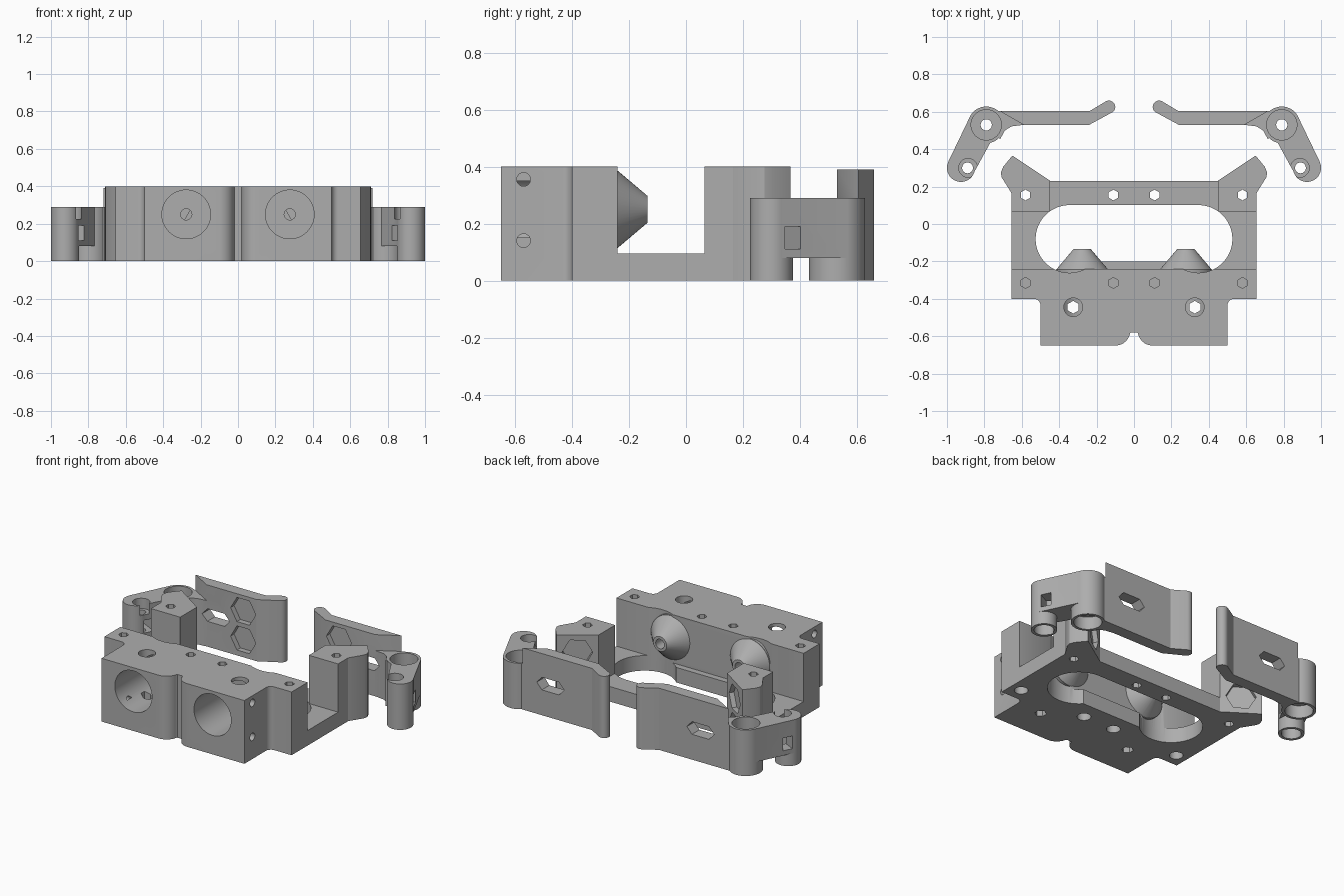
import bpy, bmesh, math
from mathutils import Matrix, Vector

cube = bpy.data.objects.get("Cube")
if cube:
    bpy.data.objects.remove(cube)

grey = bpy.data.materials.new("plain grey")
grey.use_nodes = True
grey.diffuse_color = (0.42, 0.42, 0.42, 1)
grey.node_tree.nodes["Principled BSDF"].inputs["Base Color"].default_value = (0.42, 0.42, 0.42, 1)


def make(name, bm):
    bmesh.ops.recalc_face_normals(bm, faces=bm.faces)
    mesh = bpy.data.meshes.new(name)
    bm.to_mesh(mesh)
    bm.free()
    mesh.materials.append(grey)
    obj = bpy.data.objects.new(name, mesh)
    bpy.context.collection.objects.link(obj)
    return obj


def prism(name, pts, z0, z1):
    """Vertical extrusion of a plan outline."""
    bm = bmesh.new()
    face = bm.faces.new([bm.verts.new((x, y, z0)) for x, y in pts])
    ext = bmesh.ops.extrude_face_region(bm, geom=[face])
    tops = [v for v in ext["geom"] if isinstance(v, bmesh.types.BMVert)]
    bmesh.ops.translate(bm, verts=tops, vec=(0, 0, z1 - z0))
    return make(name, bm)


def rod(name, a, b, r1, r2=None, sides=48, turn=0):
    """Cylinder, cone or hexagonal rod between two points."""
    a, b = Vector(a), Vector(b)
    d = b - a
    bm = bmesh.new()
    m = (Matrix.Translation((a + b) / 2) @ d.to_track_quat("Z", "Y").to_matrix().to_4x4()
         @ Matrix.Rotation(turn, 4, "Z"))
    bmesh.ops.create_cone(bm, cap_ends=True, segments=sides, radius1=r1,
                          radius2=r1 if r2 is None else r2, depth=d.length, matrix=m)
    return make(name, bm)


def upright(x, y, z0, z1, r, sides=48):
    return rod("cutter", (x, y, z0), (x, y, z1), r, sides=sides)


def box(name, centre, size, angle=0):
    bm = bmesh.new()
    m = (Matrix.Translation(centre) @ Matrix.Rotation(angle, 4, "Z") @ Matrix.Diagonal((*size, 1)))
    bmesh.ops.create_cube(bm, size=1, matrix=m)
    return make(name, bm)


def combine(target, others, operation):
    """Apply booleans one after another, removing the helpers."""
    for other in others:
        mod = target.modifiers.new("boolean", "BOOLEAN")
        mod.operation, mod.solver, mod.object = operation, "EXACT", other
        bpy.context.view_layer.update()
        dg = bpy.context.evaluated_depsgraph_get()
        mesh = bpy.data.meshes.new_from_object(target.evaluated_get(dg))
        target.modifiers.clear()
        target.data = mesh
        bpy.data.objects.remove(other)


def arc(cx, cy, r, start, end, n=10):
    return [(cx + r * math.cos(math.radians(start + (end - start) * i / n)),
             cy + r * math.sin(math.radians(start + (end - start) * i / n))) for i in range(n + 1)]


def hex_pockets(point, normal, depth):
    """Two stacked hexagonal recesses in an upright face."""
    n = Vector((*normal, 0)).normalized()
    cutters = []
    for z in (0.11, 0.29):
        p = Vector((*point, z))
        cutters.append(rod("cutter", p + n * 0.03, p - n * depth, 0.088, sides=6, turn=math.pi / 2))
    return cutters


# Front block outline: right half, then mirrored
half = [(0.018, -0.58)] + arc(0.1, -0.57, 0.08, 190, 270)
half += [(0.5, -0.65)] + arc(0.535, -0.435, 0.035, 180, 90, 6) + [(0.655, -0.40), (0.655, -0.24)]
outline = half + [(-x, y) for x, y in reversed(half)]
body = prism("main_body", outline, 0, 0.4)

# Base plate and rear posts
post = [(0.45, 0.065), (0.655, 0.065), (0.655, 0.165), (0.708, 0.25), (0.712, 0.275),
        (0.7, 0.305), (0.65, 0.366), (0.45, 0.232)]
adds = [box("plate", (0, -0.035, 0.0475), (1.31, 0.53, 0.095))]
for s in (1, -1):
    adds.append(prism("post", [(s * x, y) for x, y in post], 0, 0.4))
combine(body, adds, "UNION")

# Oblong opening in the plate
combine(body, [upright(s * 0.345, -0.08, -0.1, 0.5, 0.181, 64) for s in (1, -1)]
        + [box("cutter", (0, -0.05, 0), (0.69, 0.302, 0.6))], "DIFFERENCE")

# Conical nozzles
adds = []
for s in (1, -1):
    x = s * 0.277
    adds.append(rod("collar", (x, -0.29, 0.25), (x, -0.243, 0.25), 0.14))
    adds.append(rod("nozzle", (x, -0.245, 0.25), (x, -0.135, 0.25), 0.14, 0.047))
combine(body, adds, "UNION")

# Bores, screw holes and magnet pockets
cuts = []
for s in (1, -1):
    x = s * 0.277
    cuts.append(rod("cutter", (x, -0.8, 0.25), (x, -0.29, 0.25), 0.13))
    cuts.append(rod("cutter", (x, -0.4, 0.25), (x, 0.0, 0.25), 0.03, sides=24))
    for hx in (0.11, 0.58):
        cuts.append(upright(s * hx, 0.155, -0.1, 0.5, 0.029, 6))
        cuts.append(upright(s * hx, -0.315, 0.3, 0.5, 0.029, 6))
        cuts.append(upright(s * hx, -0.315, -0.1, 0.26, 0.04, 24))
    cuts.append(upright(s * 0.325, -0.445, 0.2, 0.5, 0.05, 32))
    cuts.append(upright(s * 0.325, -0.445, -0.1, 0.3, 0.034, 6))
    for z in (0.14, 0.355):
        cuts.append(rod("cutter", (s * 0.6, -0.57, z), (s * 0.36, -0.57, z), 0.024, sides=24))
    cuts += hex_pockets((s * 0.55, 0.299), (s * -0.134, 0.2), 0.03)
combine(body, cuts, "DIFFERENCE")

# Swing arm: tall paddle, pivot, gusset, link and end barrel
paddle = ([(0.72, 0.605), (0.59, 0.53), (0.24, 0.53)]
          + arc(0.134, 0.626, 0.034, 240, 60, 12) + [(0.235, 0.605)])
gusset = [(0.59, 0.53), (0.655, 0.522), (0.69, 0.5), (0.715, 0.455), (0.79, 0.5), (0.79, 0.605), (0.72, 0.605)]
link = [(0.865, 0.258), (0.765, 0.44), (0.76, 0.53), (0.878, 0.572), (0.992, 0.335), (0.925, 0.29)]
arm = prism("left_arm", paddle, 0, 0.39)
combine(arm, [prism("gusset", gusset, 0, 0.29),
              rod("pivot", (0.79, 0.53, 0), (0.79, 0.53, 0.29), 0.098),
              prism("link", link, 0.08, 0.29),
              rod("barrel", (0.925, 0.3, 0), (0.925, 0.3, 0.29), 0.075)], "UNION")

# Arm cups, pin holes, link window and oblong slot
cuts = [upright(0.79, 0.53, 0.21, 0.4, 0.081), upright(0.79, 0.53, -0.1, 0.08, 0.081),
        upright(0.79, 0.53, -0.1, 0.4, 0.03, 24),
        upright(0.887, 0.3, 0.225, 0.4, 0.05), upright(0.925, 0.3, -0.1, 0.08, 0.057),
        upright(0.89, 0.3, -0.1, 0.4, 0.029, 24),
        box("cutter", (0.905, 0.34, 0.15), (0.3, 0.062, 0.08), math.radians(27))]
slot = prism("cutter", [(0.43, 0), (0.465, -0.04), (0.585, -0.04), (0.62, 0),
                        (0.585, 0.04), (0.465, 0.04)], -0.1, 0.1)
slot.data.transform(Matrix.Translation((0, 0.57, 0.2)) @ Matrix.Rotation(math.pi / 2, 4, "X"))
cuts += [slot] + hex_pockets((0.335, 0.53), (0, -1), 0.035)
combine(arm, cuts, "DIFFERENCE")

# Mirrored arm
other = bpy.data.objects.new("right_arm", arm.data.copy())
bpy.context.collection.objects.link(other)
other.data.transform(Matrix.Diagonal((-1, 1, 1, 1)))
other.data.flip_normals()

# Smooth the round walls, keep corners sharp
bpy.ops.object.select_all(action="DESELECT")
for obj in (body, arm, other):
    obj.select_set(True)
bpy.context.view_layer.objects.active = body
bpy.ops.object.shade_smooth_by_angle(angle=math.radians(30))
